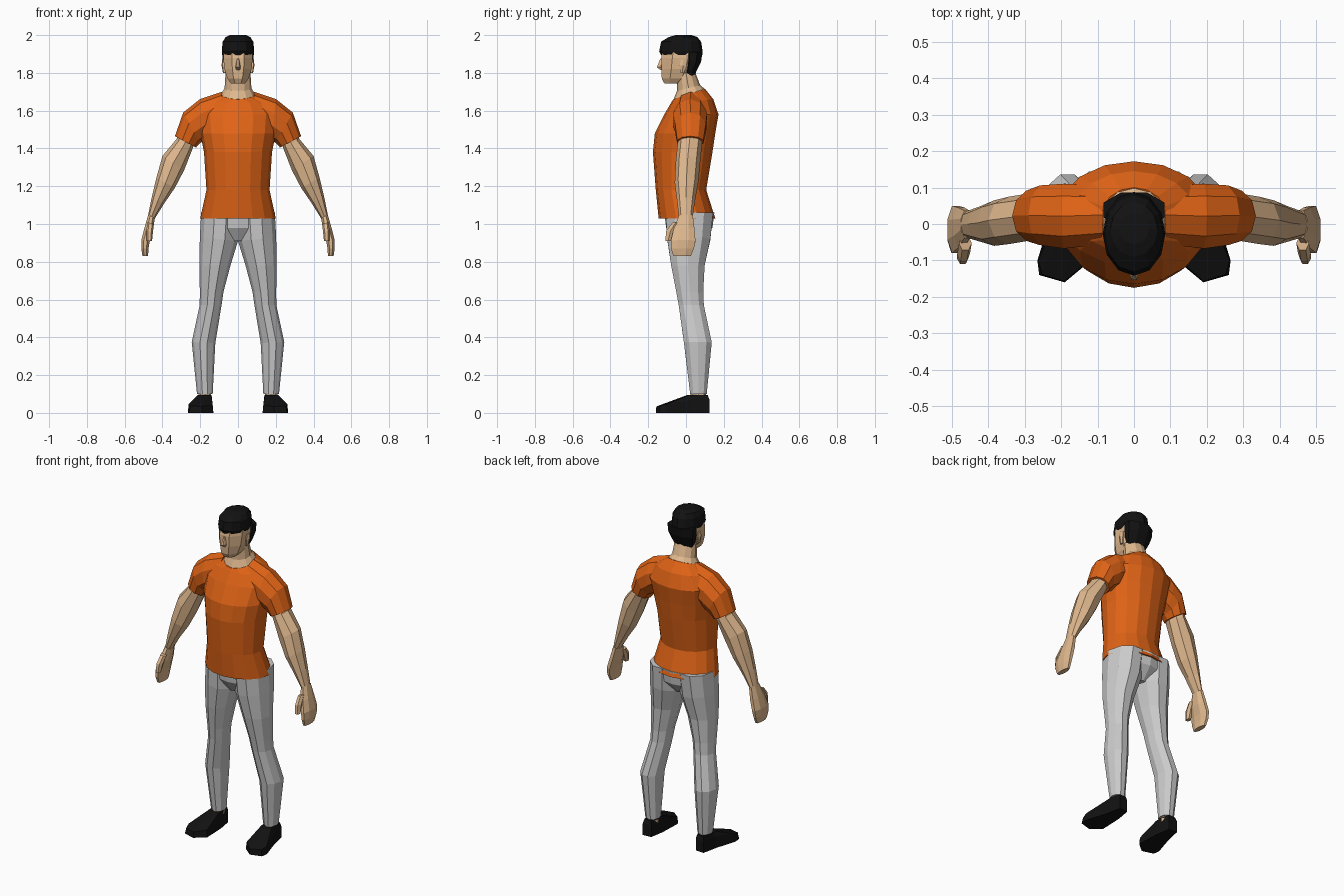
import bpy, bmesh, math

COLORS = {"skin": (0.74, 0.48, 0.27, 1), "orange": (0.74, 0.125, 0.008, 1),
          "black": (0.006, 0.006, 0.006, 1)}
MATS = {}
for key, col in COLORS.items():
    MATS[key] = bpy.data.materials.new(key)
    MATS[key].diffuse_color = col


def skin(name, rings, color=None, mirror=False):
    """Bridge equal-length point rings into a closed flat-shaded mesh."""
    bm = bmesh.new()
    vr = [[bm.verts.new(p) for p in r] for r in rings]
    n = len(vr[0])
    for a, b in zip(vr, vr[1:]):
        for i in range(n):
            j = (i + 1) % n
            bm.faces.new((a[i], a[j], b[j], b[i]))
    bm.faces.new(vr[0])
    bm.faces.new(vr[-1])
    bmesh.ops.recalc_face_normals(bm, faces=bm.faces)
    me = bpy.data.meshes.new(name)
    bm.to_mesh(me)
    bm.free()
    ob = bpy.data.objects.new(name, me)
    bpy.context.collection.objects.link(ob)
    if color:
        me.materials.append(MATS[color])
    if mirror:
        ob.modifiers.new("Mirror", 'MIRROR')
    return ob


def section(xa, za, xb, zb, y0, y1, n, off=False, tilt=0):
    """Elliptical ring between two xz end points and two y limits."""
    k = 1 / math.cos(math.pi / n) if off else 1
    pts = []
    for i in range(n):
        a = 2 * math.pi * (i + (0.5 if off else 0)) / n
        c, s = math.cos(a) * k, math.sin(a) * k
        pts.append(((xa + xb) / 2 + (xa - xb) / 2 * c,
                    (y0 + y1) / 2 + (y1 - y0) / 2 * s,
                    (za + zb) / 2 + (za - zb) / 2 * c + tilt * s))
    return pts


def limb(name, rows, n, color=None, off=False):
    """Mirrored tube: rows of (outer x, z, inner x, z, front y, back y)."""
    return skin(name, [section(*r, n, off) for r in rows], color, True)


def trunk(name, rows, n, color=None, off=False):
    """Centred tube: rows of (z, half width, front y, back y[, tilt])."""
    return skin(name, [section(w, z, -w, z, y0, y1, n, off, *t)
                       for z, w, y0, y1, *t in rows], color)


# Shirt body with tilted collar
trunk("shirt_body", [
    (1.03, .20, -.145, .155), (1.18, .167, -.16, .107), (1.38, .18, -.175, .14),
    (1.48, .20, -.165, .155), (1.58, .21, -.115, .172), (1.65, .165, -.08, .145, .01),
    (1.688, .092, -.068, .1, .028)], 16, "orange")

# Shoulders and sleeves
limb("shirt_sleeve", [
    (.085, 1.70, .10, 1.50, -.06, .11), (.20, 1.662, .18, 1.44, -.072, .115),
    (.29, 1.59, .20, 1.43, -.062, .11), (.334, 1.465, .222, 1.405, -.05, .095)],
    10, "orange")

# Arms
limb("arm", [
    (.315, 1.50, .225, 1.45, -.035, .08), (.325, 1.45, .24, 1.40, -.045, .085),
    (.40, 1.36, .285, 1.285, -.055, .075), (.432, 1.245, .335, 1.19, -.06, .065),
    (.457, 1.14, .39, 1.11, -.048, .048), (.475, 1.05, .44, 1.03, -.038, .036)],
    8, "skin")

# Hands and thumbs
limb("hand", [
    (.475, 1.05, .44, 1.03, -.038, .036), (.495, .98, .452, .96, -.065, .045),
    (.512, .915, .468, .905, -.08, .05), (.512, .87, .474, .87, -.08, .042),
    (.506, .83, .476, .83, -.066, .025)], 8, "skin", True)
limb("thumb", [
    (.48, 1.01, .445, 1.0, -.075, -.03), (.485, .965, .45, .96, -.108, -.055),
    (.485, .91, .455, .91, -.112, -.078)], 6, "skin")

# Trouser hips and legs
trunk("trouser_hips", [
    (1.06, .19, -.115, .15), (.98, .18, -.105, .14), (.91, .06, -.06, .08)], 12)
limb("trouser_leg", [
    (.195, 1.06, -.01, 1.06, -.115, .15), (.202, .93, .0, .91, -.105, .135),
    (.205, .78, .04, .78, -.083, .103), (.202, .64, .077, .64, -.055, .095),
    (.203, .57, .087, .57, -.042, .098), (.245, .375, .12, .37, -.015, .14),
    (.217, .10, .134, .10, .02, .112)], 10)

# Ankles
limb("ankle", [(.208, .15, .142, .15, .025, .105),
               (.208, .07, .142, .07, .022, .108)], 8, "skin")

# Shoes, toes turned out
sole = [(.15, .12), (.205, .125), (.225, .03), (.265, -.10), (.26, -.14),
        (.19, -.16), (.13, -.11), (.135, .03)]
upper = [(.15, .12, .07), (.205, .124, .07), (.222, .03, .07), (.262, -.10, .045),
         (.252, -.138, .037), (.19, -.157, .034), (.134, -.108, .042), (.138, .03, .07)]
opening = [(.155, .115), (.2, .115), (.215, .06), (.213, .018), (.2, .008),
           (.165, .008), (.143, .018), (.14, .06)]
skin("shoe", [[(x, y, 0) for x, y in sole], upper,
              [(x, y, .095) for x, y in opening]], "black", True)

# Neck and head
trunk("neck", [
    (1.688, .09, -.066, .098, .028), (1.72, .071, -.048, .075, .015),
    (1.80, .066, -.05, .05)], 12, "skin")
trunk("head", [
    (1.745, .038, -.115, -.03), (1.77, .056, -.128, .02), (1.82, .072, -.131, .05),
    (1.88, .078, -.131, .07), (1.94, .075, -.12, .07)], 8, "skin", True)
trunk("nose", [
    (1.875, .007, -.138, -.11), (1.83, .014, -.157, -.11),
    (1.815, .012, -.137, -.11)], 6, "skin")
limb("ear", [
    (.08, 1.80, .066, 1.80, -.03, -.008), (.087, 1.84, .066, 1.84, -.036, .004),
    (.084, 1.87, .066, 1.87, -.03, .002)], 6, "skin")

# Hair cap and back of hair
trunk("hair_cap", [
    (1.895, .081, -.132, .086), (1.915, .086, -.142, .088), (1.965, .081, -.132, .08),
    (1.99, .065, -.09, .06), (2.0, .042, -.055, .03)], 12, "black")
trunk("hair_back", [
    (1.785, .058, -.008, .045), (1.82, .073, -.008, .06), (1.86, .082, -.008, .08),
    (1.91, .084, -.01, .087)], 8, "black", True)
